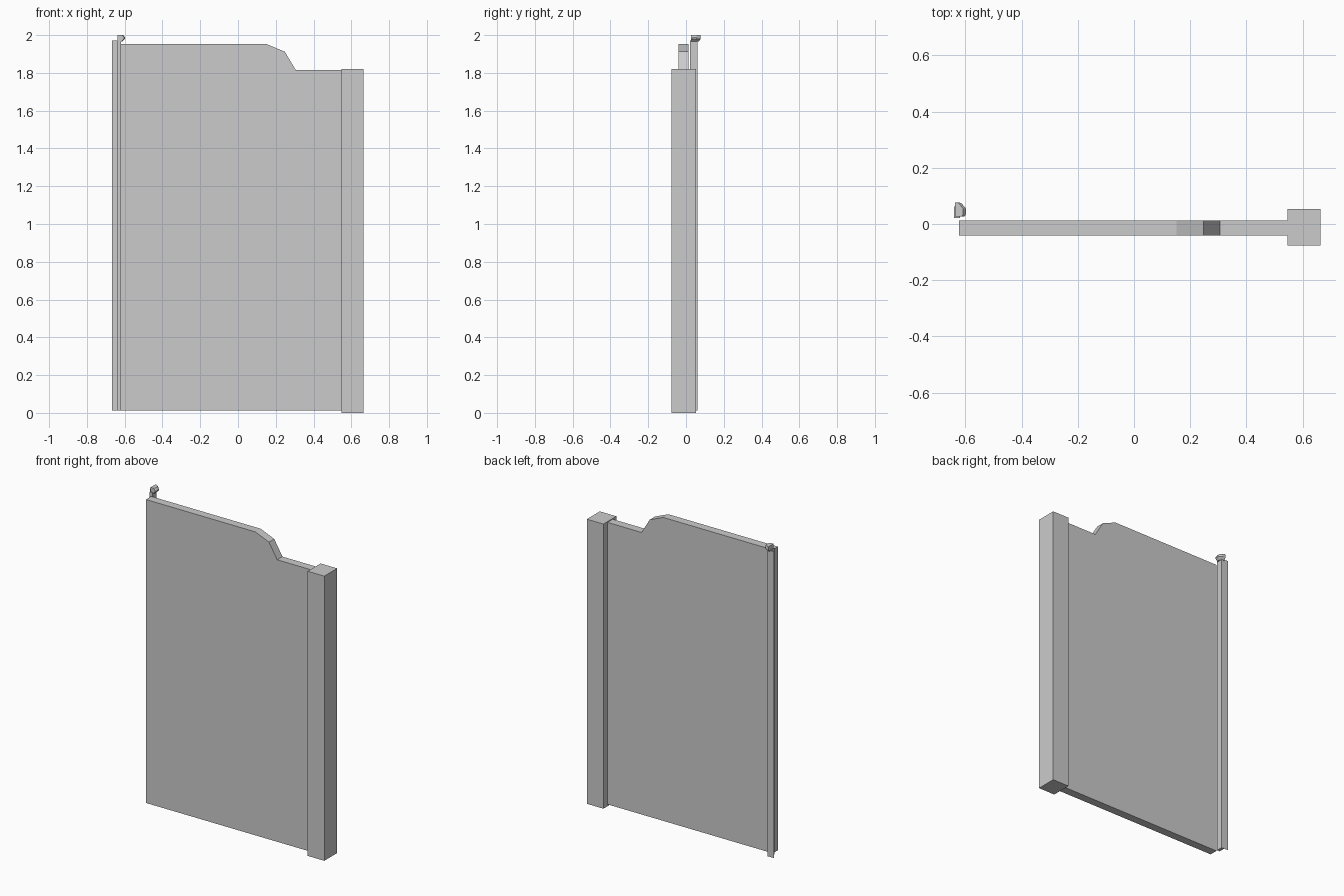
import bpy, bmesh

if "Cube" in bpy.data.objects:
    bpy.data.objects.remove(bpy.data.objects["Cube"])


def make_object(name, bm):
    bmesh.ops.recalc_face_normals(bm, faces=bm.faces)
    mesh = bpy.data.meshes.new(name)
    bm.to_mesh(mesh)
    bm.free()
    obj = bpy.data.objects.new(name, mesh)
    bpy.context.collection.objects.link(obj)
    return obj


def loft(name, rings):
    """Join matching closed rings of points and cap both ends."""
    bm = bmesh.new()
    loops = [[bm.verts.new(p) for p in ring] for ring in rings]
    n = len(loops[0])
    for a, b in zip(loops, loops[1:]):
        for i in range(n):
            j = (i + 1) % n
            bm.faces.new((a[i], a[j], b[j], b[i]))
    bm.faces.new(loops[0])
    bm.faces.new(loops[-1])
    return make_object(name, bm)


def box(name, x0, x1, y0, y1, z0, z1):
    outline = [(x0, y0), (x1, y0), (x1, y1), (x0, y1)]
    return loft(name, [[(x, y, z) for x, y in outline] for z in (z0, z1)])


# Door panel with a stepped, sloping top edge
outline = [(-0.622, 0.012), (0.55, 0.012), (0.55, 1.815), (0.306, 1.815),
           (0.248, 1.912), (0.152, 1.952), (-0.622, 1.952)]
loft("door_panel", [[(x, y, z) for x, z in outline] for y in (-0.041, 0.012)])

# Square post on the right
box("side_post", 0.547, 0.664, -0.077, 0.053, 0.0, 1.82)

# Slim edge rail behind the free edge
box("edge_rail", -0.64, -0.62, 0.021, 0.062, 0.012, 1.972)

# Thin fin running along the outside of the rail
bm = bmesh.new()
bm.faces.new([bm.verts.new(p) for p in (
    (-0.64, 0.062, 0.012), (-0.667, 0.062, 0.012),
    (-0.667, 0.062, 1.972), (-0.64, 0.062, 1.972))])
make_object("rail_fin", bm)


# Faceted cap on top of the rail
def cap_ring(x_max, y_max, z):
    return [(-0.637, 0.026, z), (x_max - 0.006, 0.026, z), (x_max, 0.034, z),
            (x_max, y_max - 0.022, z), (x_max - 0.015, y_max - 0.004, z),
            (x_max - 0.024, y_max, z), (-0.637, y_max, z)]


loft("rail_cap", [cap_ring(-0.613, 0.068, 1.965), cap_ring(-0.598, 0.077, 1.98),
                  cap_ring(-0.598, 0.077, 1.988), cap_ring(-0.608, 0.077, 2.0)])
